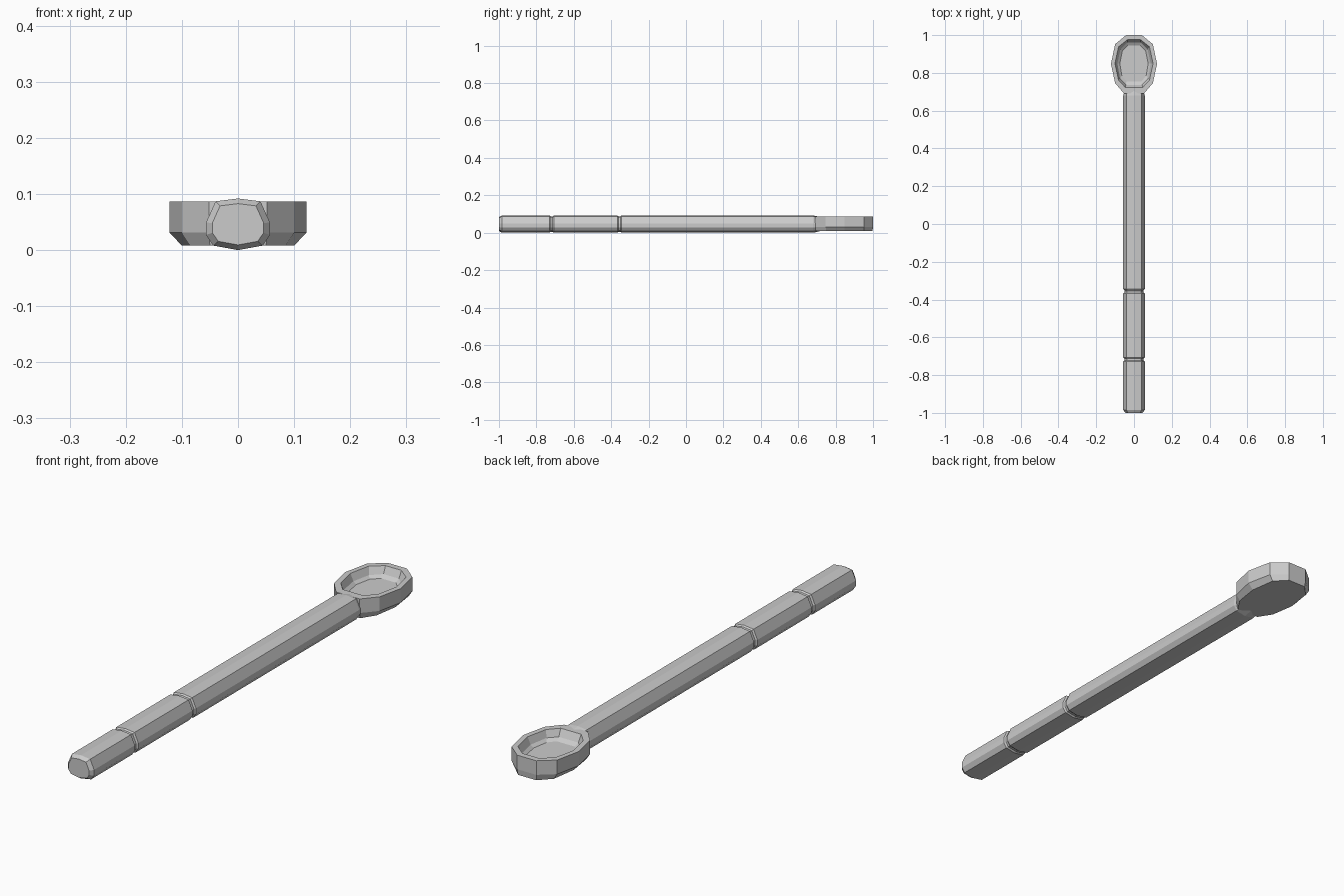
import bpy, bmesh

if "Cube" in bpy.data.objects:
    bpy.data.objects.remove(bpy.data.objects["Cube"])


def mirror_loop(half):
    """Complete a half outline across x = 0 (points on the axis are kept once)."""
    return half + [(-x, v) for x, v in reversed(half) if x > 1e-6]


def loft(name, rings):
    """Skin a list of equal-length rings and cap both ends."""
    bm = bmesh.new()
    vs = [[bm.verts.new(p) for p in ring] for ring in rings]
    n = len(rings[0])
    for a, b in zip(vs, vs[1:]):
        for i in range(n):
            j = (i + 1) % n
            bm.faces.new((a[i], a[j], b[j], b[i]))
    bm.faces.new(vs[0])
    bm.faces.new(vs[-1])
    bmesh.ops.recalc_face_normals(bm, faces=bm.faces)
    mesh = bpy.data.meshes.new(name)
    bm.to_mesh(mesh)
    bm.free()
    obj = bpy.data.objects.new(name, mesh)
    bpy.context.collection.objects.link(obj)
    return obj


# Handle: faceted rod with two narrow grooves and a chamfered butt
section = mirror_loop([(0, 0.093), (0.04, 0.088), (0.057, 0.05),
                       (0.057, 0.028), (0.044, 0.009), (0, 0.001)])
stations = [(-1.0, 0.8), (-0.985, 1)]
for y in (-0.718, -0.356):
    stations += [(y - 0.011, 1), (y - 0.005, 0.9), (y + 0.005, 0.9), (y + 0.011, 1)]
stations += [(0.68, 1), (0.715, 0.84)]
handle = loft("handle", [[(x * s, y, 0.047 + (z - 0.047) * s) for x, z in section]
                         for y, s in stations])

# Bowl: ten-sided cup, skinned from the underside, up over the rim, down to the floor
rim = [(0.042, 1.0), (0.1, 0.952), (0.122, 0.847), (0.1, 0.746), (0.052, 0.69)]
base = [(0.04, 0.997), (0.085, 0.95), (0.1, 0.847), (0.085, 0.75), (0.05, 0.695)]
lip = [(0.035, 0.976), (0.082, 0.938), (0.101, 0.85), (0.082, 0.762), (0.045, 0.722)]
step = [(0.034, 0.962), (0.072, 0.925), (0.088, 0.85), (0.074, 0.77), (0.043, 0.737)]
floor = [(0.032, 0.945), (0.062, 0.915), (0.075, 0.85), (0.064, 0.785), (0.04, 0.755)]
layers = [(base, 0.009), (rim, 0.032), (rim, 0.088), (lip, 0.088),
          (step, 0.06), (floor, 0.05)]
bowl = loft("bowl", [[(x, y, z) for x, y in mirror_loop(half)] for half, z in layers])

# Rest the lowest edge on the ground
for obj in (handle, bowl):
    for v in obj.data.vertices:
        v.co.z -= 0.001
